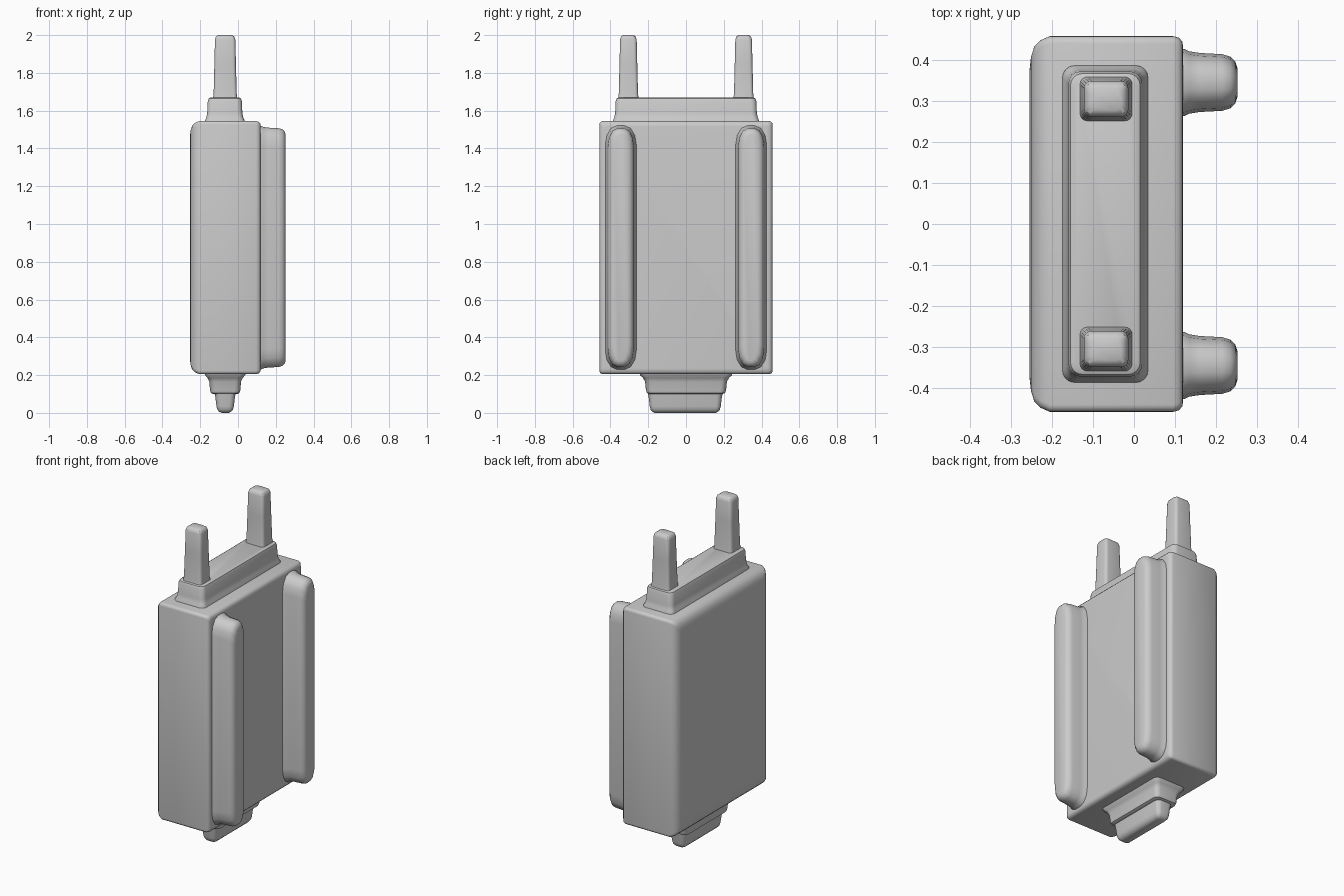
import bpy, bmesh, math
from mathutils import Vector

cube = bpy.data.objects.get("Cube")
if cube:
    bpy.data.objects.remove(cube, do_unlink=True)

grey = bpy.data.materials.new("plain_grey")
grey.use_nodes = True
grey.diffuse_color = (0.6, 0.6, 0.6, 1)
grey.node_tree.nodes["Principled BSDF"].inputs["Base Color"].default_value = (0.6, 0.6, 0.6, 1)


def rounded_ring(a, b, ra, rb, segs):
    """Rectangle outline with elliptical corners, half sizes a and b."""
    pts = []
    for quarter in range(4):
        sx = 1 if quarter in (0, 3) else -1
        sy = 1 if quarter < 2 else -1
        for i in range(segs + 1):
            t = (quarter + i / segs) * math.pi / 2
            pts.append((sx * (a - ra) + ra * math.cos(t), sy * (b - rb) + rb * math.sin(t)))
    return pts


def loft(name, axis, centre, rows, segs=4, angle=40):
    """Join rounded outlines (offset, a, b, ra, rb) along the x or z axis."""
    bm = bmesh.new()
    rings = []
    for offset, a, b, ra, rb in rows:
        ring = []
        for u, v in rounded_ring(a, b, ra, rb, segs):
            p = Vector((offset, u, v)) if axis == "x" else Vector((u, v, offset))
            ring.append(bm.verts.new(p + Vector(centre)))
        rings.append(ring)
    for low, high in zip(rings, rings[1:]):
        for i in range(len(low)):
            j = (i + 1) % len(low)
            bm.faces.new((low[i], low[j], high[j], high[i]))
    bm.faces.new(rings[0][::-1])
    bm.faces.new(rings[-1])
    bmesh.ops.remove_doubles(bm, verts=bm.verts[:], dist=0.0001)
    bmesh.ops.recalc_face_normals(bm, faces=bm.faces[:])
    mesh = bpy.data.meshes.new(name)
    bm.to_mesh(mesh)
    bm.free()
    mesh.materials.append(grey)
    obj = bpy.data.objects.new(name, mesh)
    bpy.context.collection.objects.link(obj)
    bpy.ops.object.select_all(action="DESELECT")
    obj.select_set(True)
    bpy.context.view_layer.objects.active = obj
    bpy.ops.object.shade_smooth_by_angle(angle=math.radians(angle))
    return obj


# Main case: softer edges on the -x face, tighter ones on the rail side
case_rows = [(x, 0.458 - inset, 0.67 - inset, 0.018, 0.018) for x, inset in (
    (-0.255, 0.085), (-0.251, 0.05), (-0.243, 0.025), (-0.228, 0.01), (-0.205, 0),
    (0.095, 0), (0.11, 0.004), (0.118, 0.014), (0.12, 0.028))]
loft("case", "x", (0, 0, 0.875), case_rows)

# Two raised rails with pointed ends
rail_rows = [(x, 0.072 - inset, 0.635 - inset, 0.072 - inset, 0.1) for x, inset in (
    (0.10, -0.012), (0.122, -0.01), (0.135, -0.004), (0.16, 0), (0.215, 0.003),
    (0.235, 0.009), (0.247, 0.021), (0.252, 0.036))]
for side, y in (("front", -0.345), ("back", 0.345)):
    rows = [(x, a, b, a * 0.75, rb) for x, a, b, ra, rb in rail_rows]
    loft(side + "_rail", "x", (0, y, 0.875), rows, segs=3)

# Collar on top with a small flare at its foot
collar_rows = [(z, 0.088 + out, 0.37 + out, 0.03, 0.03) for z, out in (
    (1.53, 0.018), (1.55, 0.016), (1.565, 0.009), (1.59, 0.005), (1.65, 0.002),
    (1.665, -0.003), (1.67, -0.012))]
loft("collar", "z", (-0.07, 0, 0), collar_rows)

# Two upright prongs
prong_rows = [(z, 0.056 + out, 0.046 + out, 0.018, 0.018) for z, out in (
    (1.66, 0.009), (1.69, 0.005), (1.85, 0.001), (1.975, -0.002), (1.992, -0.007), (2.0, -0.018))]
for side, y in (("front", -0.305), ("back", 0.305)):
    loft(side + "_prong", "z", (-0.068, y, 0), prong_rows)

# Stepped foot below the case
step_rows = [(z, 0.08 + out, 0.212 + out * 1.2, 0.03, 0.03) for z, out in (
    (0.1, -0.015), (0.106, -0.004), (0.12, 0), (0.165, 0.004), (0.185, 0.013), (0.2, 0.026), (0.22, 0.03))]
loft("foot_step", "z", (-0.068, 0, 0), step_rows)
tip_rows = [(z, 0.052 - inset, 0.194 - inset, 0.028 - inset / 2, 0.028 - inset / 2) for z, inset in (
    (0.0, 0.034), (0.006, 0.02), (0.017, 0.011), (0.035, 0.006), (0.085, 0), (0.11, -0.006))]
loft("foot_tip", "z", (-0.068, -0.004, 0), tip_rows)
